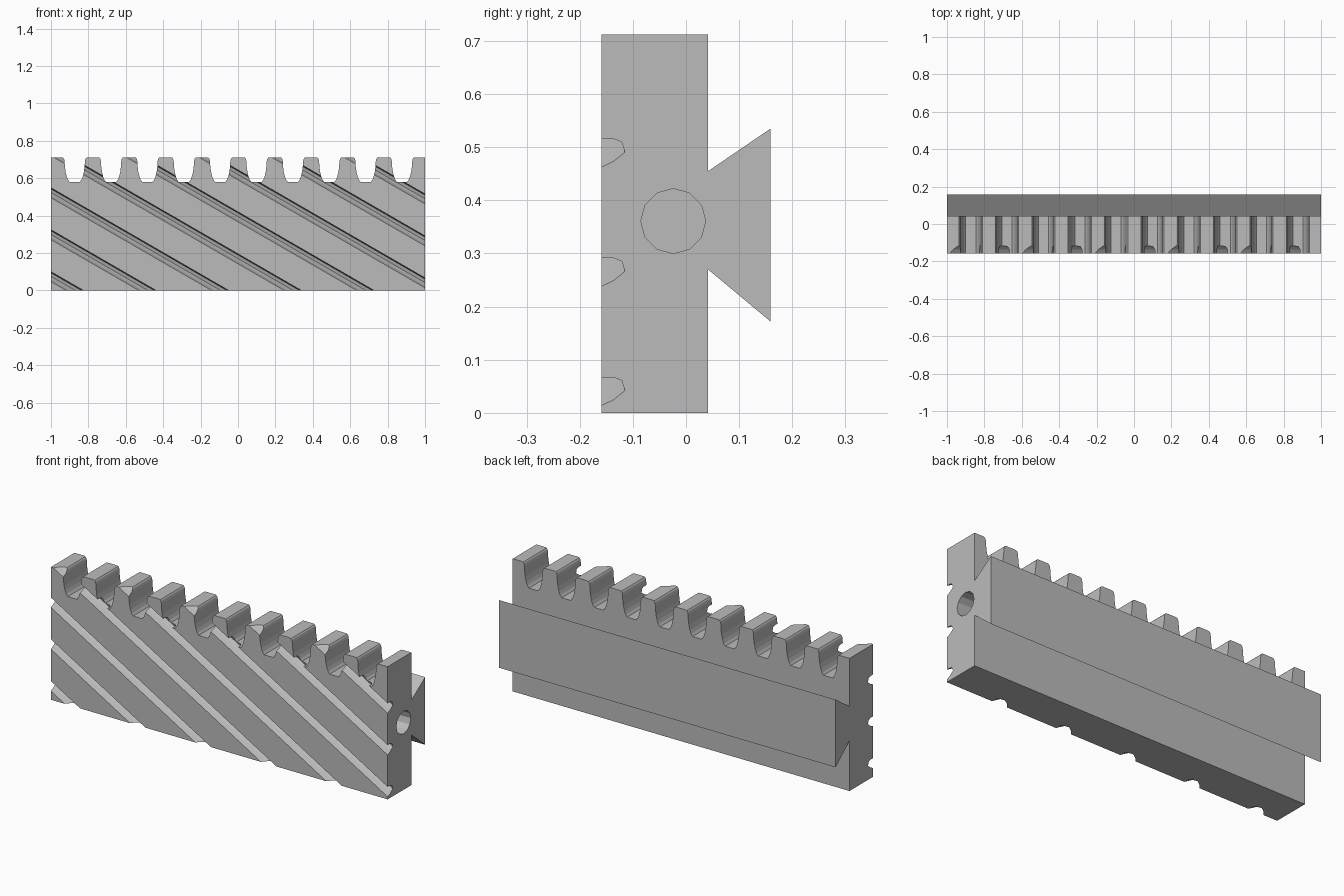
import bpy
import bmesh
import math
from mathutils import Vector

if "Cube" in bpy.data.objects:
    bpy.data.objects.remove(bpy.data.objects["Cube"], do_unlink=True)

HEIGHT, FRONT, BACK = 0.712, -0.159, 0.0415
PITCH, SLOPE = 0.1944, math.tan(math.radians(30))

steel = bpy.data.materials.new("machined_grey")
steel.use_nodes = True
grey = (0.5, 0.5, 0.5, 1)
steel.diffuse_color = grey
steel.node_tree.nodes["Principled BSDF"].inputs["Base Color"].default_value = grey


def add_prism(bm, outline, sweep):
    """Sweep a closed outline of 3D points along a vector."""
    face = bm.faces.new([bm.verts.new(p) for p in outline])
    swept = bmesh.ops.extrude_face_region(bm, geom=[face], use_keep_orig=True)
    verts = [g for g in swept["geom"] if isinstance(g, bmesh.types.BMVert)]
    bmesh.ops.translate(bm, verts=verts, vec=sweep)


def make_object(name, prisms):
    bm = bmesh.new()
    for outline, sweep in prisms:
        add_prism(bm, outline, Vector(sweep))
    bmesh.ops.recalc_face_normals(bm, faces=bm.faces)
    mesh = bpy.data.meshes.new(name)
    bm.to_mesh(mesh)
    bm.free()
    mesh.materials.append(steel)
    obj = bpy.data.objects.new(name, mesh)
    bpy.context.collection.objects.link(obj)
    return obj


def cut(target, cutter):
    """Subtract the cutter, keep the result and discard the cutter."""
    mod = target.modifiers.new("cut", "BOOLEAN")
    mod.operation, mod.solver, mod.object = "DIFFERENCE", "EXACT", cutter
    graph = bpy.context.evaluated_depsgraph_get()
    mesh = bpy.data.meshes.new_from_object(target.evaluated_get(graph))
    target.modifiers.clear()
    target.data = mesh
    bpy.data.objects.remove(cutter, do_unlink=True)


# Bar with a dovetail rail along its back
bar_profile = [(FRONT, 0), (BACK, 0), (BACK, 0.27), (0.159, 0.172),
               (0.159, 0.535), (BACK, 0.455), (BACK, HEIGHT), (FRONT, HEIGHT)]
rack = make_object("toothed_rack", [([(-1, y, z) for y, z in bar_profile], (2, 0, 0))])

# Gaps between the teeth: half outline from the root to above the rounded tip
half_gap = [(0.027, 0.58), (0.036, 0.592), (0.043, 0.61), (0.049, 0.635), (0.053, 0.665),
            (0.054, 0.69), (0.057, 0.703), (0.062, 0.71), (0.068, HEIGHT), (0.068, 0.76)]
gap = half_gap + [(-x, z) for x, z in reversed(half_gap)]
gaps = []
for i in range(10):
    centre = 0.002 + (i - 4.5) * PITCH
    gaps.append(([(centre + x, -0.3, z) for x, z in gap], (0, 0.6, 0)))
cut(rack, make_object("tooth_gap_cutter", gaps))

# Slanted grooves across the front face, spaced evenly in height
groove = [(-0.2, 0), (-0.136, 0), (-0.121, -0.006), (-0.115, -0.025),
          (-0.136, -0.042), (FRONT, -0.053), (-0.2, -0.066)]
grooves = []
for k in range(-5, 3):
    start = 0.067 + 0.2243 * k + 2.1 * SLOPE
    grooves.append(([(-1.1, y, start + z) for y, z in groove], (2.2, 0, -2.2 * SLOPE)))
cut(rack, make_object("groove_cutter", grooves))

# Blind mounting hole in the left end
ring = [2 * math.pi * i / 12 for i in range(12)]
hole = [(0.7, -0.024 + 0.061 * math.cos(a), 0.361 + 0.061 * math.sin(a)) for a in ring]
cut(rack, make_object("hole_cutter", [(hole, (0.4, 0, 0))]))
